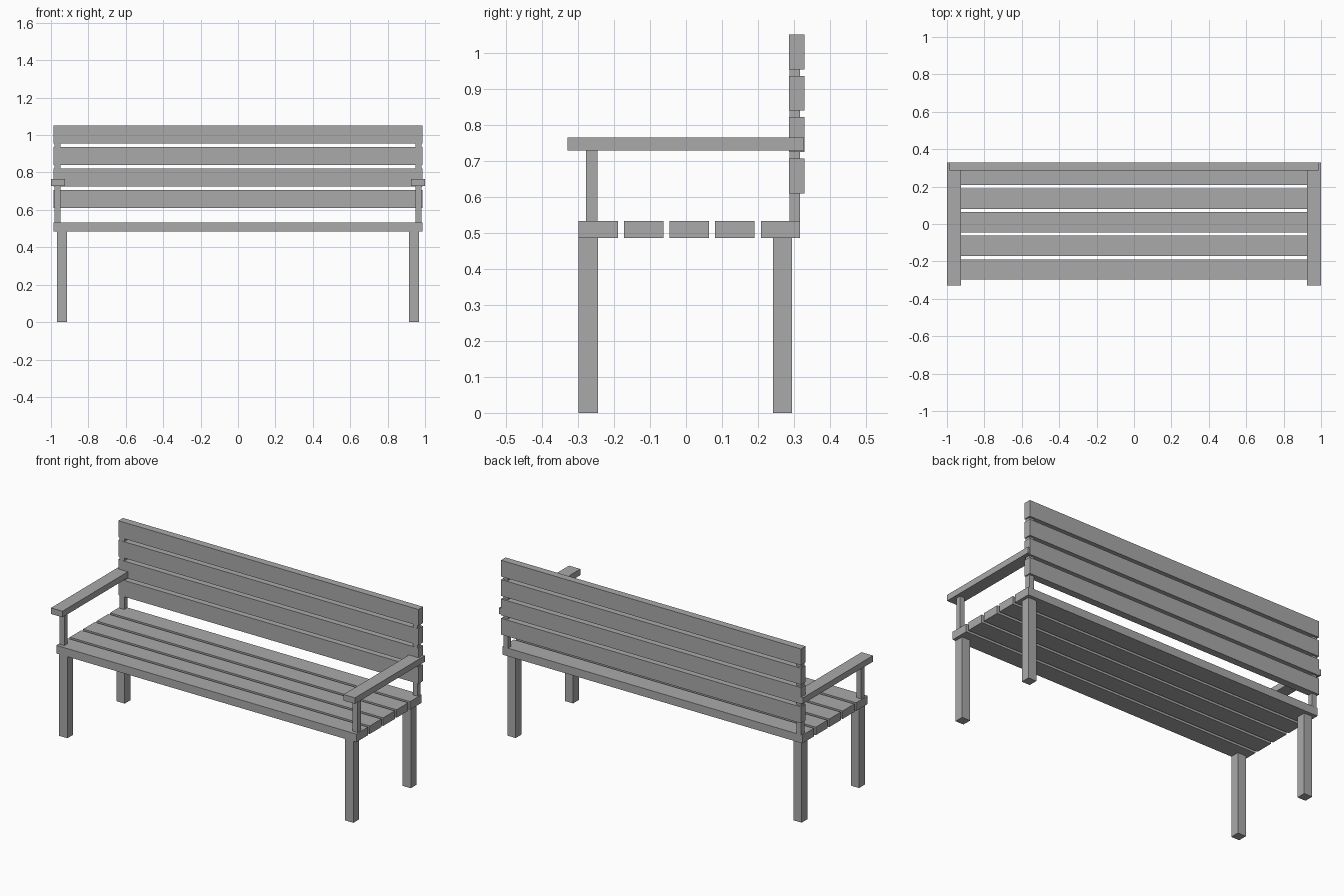
import bpy

if "Cube" in bpy.data.objects:
    bpy.data.objects.remove(bpy.data.objects["Cube"])

grey = bpy.data.materials.new("plain grey")
grey.diffuse_color = (0.4, 0.4, 0.4, 1)
grey.use_nodes = True
grey.node_tree.nodes["Principled BSDF"].inputs["Base Color"].default_value = grey.diffuse_color


def box(name, x, y, z):
    """Axis-aligned box from (min, max) ranges."""
    ranges = (x, y, z)
    bpy.ops.mesh.primitive_cube_add(size=1)
    ob = bpy.context.object
    ob.name = ob.data.name = name
    for v in ob.data.vertices:
        v.co = [(a + b) / 2 + c * (b - a) for (a, b), c in zip(ranges, v.co)]
    ob.data.materials.append(grey)
    return ob


def pair(name, x, y, z):
    """The same box on the left and the right."""
    box("right_" + name, x, y, z)
    box("left_" + name, (-x[1], -x[0]), y, z)


SLAT_X = (-0.987, 0.987)

# Seat slats, front to back
for i in range(5):
    y = -0.298 + i * 0.1264
    box(f"seat_slat_{i + 1}", SLAT_X, (y, y + 0.109), (0.485, 0.533))

# Backrest slats, bottom to top
for i in range(4):
    z = 0.609 + i * 0.115
    box(f"back_slat_{i + 1}", SLAT_X, (0.286, 0.329), (z, z + 0.097))

# Legs
pair("front_leg", (0.914, 0.968), (-0.298, -0.244), (0, 0.485))
pair("rear_leg", (0.914, 0.968), (0.241, 0.295), (0, 0.485))

# Posts carrying the backrest and the armrests
pair("back_post", (0.949, 0.98), (0.287, 0.317), (0.533, 1.0))
pair("arm_post", (0.949, 0.98), (-0.277, -0.246), (0.533, 0.728))

# Armrests
pair("armrest", (0.925, 1.0), (-0.329, 0.328), (0.728, 0.764))
